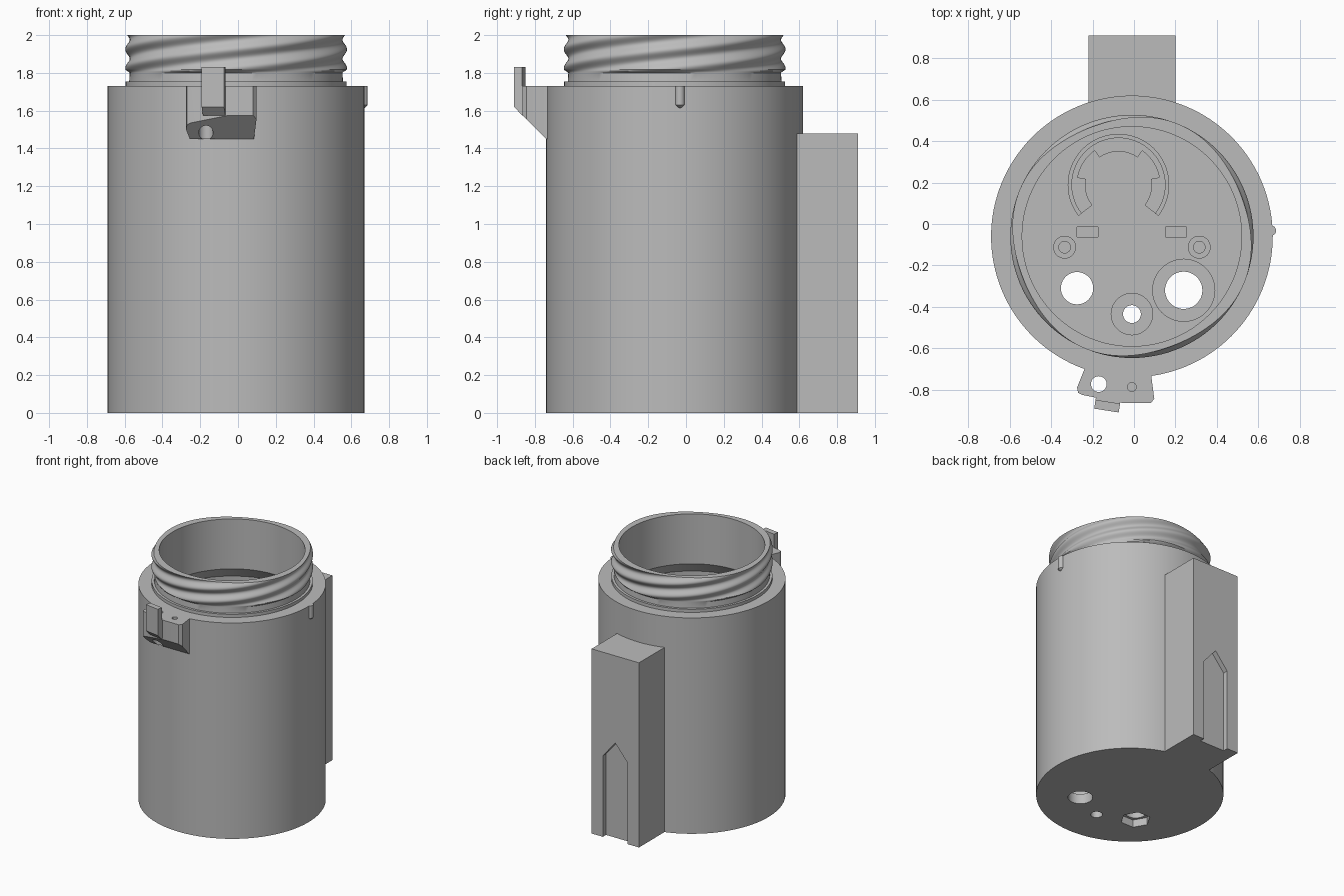
import bpy, bmesh
from math import sin, cos, pi, radians
from mathutils import Matrix, Vector

cube = bpy.data.objects.get("Cube")
if cube:
    bpy.data.objects.remove(cube, do_unlink=True)

grey = bpy.data.materials.new("plain_grey")
grey.use_nodes = True
grey.diffuse_color = (0.5, 0.5, 0.5, 1)
for node in grey.node_tree.nodes:
    if node.type == 'BSDF_PRINCIPLED':
        node.inputs["Base Color"].default_value = (0.5, 0.5, 0.5, 1)

CX, CY = -0.01, -0.06      # axis of the container
TOP, FLOOR = 1.73, 0.15
SEGS = 128


def finish(name, bm):
    bmesh.ops.recalc_face_normals(bm, faces=bm.faces)
    mesh = bpy.data.meshes.new(name)
    bm.to_mesh(mesh)
    bm.free()
    mesh.materials.append(grey)
    ob = bpy.data.objects.new(name, mesh)
    bpy.context.scene.collection.objects.link(ob)
    return ob


def prism(name, pts, lo, hi, axis='Z'):
    """Extrude a 2D outline: (x, y) along z, (x, z) along y or (y, z) along x."""
    place = {'Z': lambda a, b, c: (a, b, c),
             'Y': lambda a, b, c: (a, c, b),
             'X': lambda a, b, c: (c, a, b)}[axis]
    bm = bmesh.new()
    face = bm.faces.new([bm.verts.new(place(a, b, lo)) for a, b in pts])
    out = bmesh.ops.extrude_face_region(bm, geom=[face])
    shift = Vector(place(0, 0, hi - lo))
    bmesh.ops.translate(bm, vec=shift,
                        verts=[g for g in out["geom"] if isinstance(g, bmesh.types.BMVert)])
    return finish(name, bm)


def arc(x, y, r, a0=0, a1=360, n=48):
    steps = n if a1 - a0 == 360 else n + 1
    return [(x + r * cos(radians(a0 + (a1 - a0) * i / n)),
             y + r * sin(radians(a0 + (a1 - a0) * i / n))) for i in range(steps)]


def disc(name, x, y, r, lo, hi, n=48):
    return prism(name, arc(x, y, r, n=n), lo, hi)


def box(name, x0, x1, y0, y1, z0, z1):
    return prism(name, [(x0, y0), (x1, y0), (x1, y1), (x0, y1)], z0, z1)


def curved_wall(name, x, y, r0, r1, a0, a1, lo, hi):
    return prism(name, arc(x, y, r1, a0, a1) + arc(x, y, r0, a0, a1)[::-1], lo, hi)


def cut(target, *cutters):
    for c in cutters:
        mod = target.modifiers.new("cut", 'BOOLEAN')
        mod.operation, mod.solver, mod.object = 'DIFFERENCE', 'EXACT', c
        bpy.context.view_layer.objects.active = target
        bpy.ops.object.modifier_apply(modifier=mod.name)
        bpy.data.objects.remove(c, do_unlink=True)


def smooth(*obs):
    bpy.ops.object.select_all(action='DESELECT')
    for ob in obs:
        ob.select_set(True)
        bpy.context.view_layer.objects.active = ob
    bpy.ops.object.shade_smooth_by_angle(angle=radians(30))


# Container: turned profile with a four-start thread on the neck
def thread(z, a):
    fade = min(1, (z - 1.80) / 0.015)
    wave = 0.5 + 0.5 * sin(2 * pi * z / 0.1 - 4 * a)
    return 0.563 + 0.024 * wave * fade


ROWS = 36
profile = [(0.68, 0), (0.68, TOP), (0.585, TOP), (0.585, 1.755), (0.566, 1.755)]
profile += [(None, 1.80 + 0.2 * i / ROWS) for i in range(ROWS + 1)]
profile += [(0.53, 2.0), (0.53, 1.6), (0.62, 1.5), (0.62, FLOOR)]
bm = bmesh.new()
rings = []
for r, z in profile:
    ring = []
    for i in range(SEGS):
        a = 2 * pi * i / SEGS
        rad = thread(z, a) if r is None else r
        ring.append(bm.verts.new((CX + rad * cos(a), CY + rad * sin(a), z)))
    rings.append(ring)
for low, high in zip(rings, rings[1:]):
    for i in range(SEGS):
        j = (i + 1) % SEGS
        bm.faces.new((low[i], low[j], high[j], high[i]))
bm.faces.new(rings[0][::-1])
bm.faces.new(rings[-1])
container = finish("container", bm)

# Openings in the floor
LEFT_HOLE, MID_HOLE, RIGHT_HOLE = (0.24, -0.32), (-0.01, -0.435), (-0.275, -0.31)
cut(container,
    disc("cutter", *LEFT_HOLE, 0.09, -0.1, 0.3),
    disc("cutter", *LEFT_HOLE, 0.15, 0.08, 0.3),
    disc("cutter", *MID_HOLE, 0.043, -0.1, 0.3),
    disc("cutter", *MID_HOLE, 0.10, 0.08, 0.3),
    disc("cutter", *RIGHT_HOLE, 0.078, -0.1, 0.3),
    disc("cutter", *RIGHT_HOLE, 0.11, -0.1, 0.06, 6))
for x in (-0.225, 0.203):
    cut(container, box("cutter", x - 0.05, x + 0.05, -0.063, -0.015, 0.08, 0.3))
parts = [container]

# Screw bosses on the floor
for side, x in (("right", -0.335), ("left", 0.315)):
    boss = disc(side + "_screw_boss", x, -0.112, 0.055, FLOOR - 0.02, FLOOR + 0.1)
    cut(boss, disc("cutter", x, -0.112, 0.028, FLOOR + 0.01, 0.4))
    parts.append(boss)

# Round holder inside, with a stepped ledge
HX, HY = -0.075, 0.19
parts.append(curved_wall("holder_wall", HX, HY, 0.225, 0.245, -38, 218, FLOOR - 0.02, 0.4))
parts.append(curved_wall("holder_ledge", HX, HY, 0.2, 0.23, -38, 218, FLOOR - 0.02, 0.22))
for i, (a0, a1) in enumerate(((-38, 10), (55, 125), (170, 218))):
    parts.append(curved_wall(f"holder_tab_{i + 1}", HX, HY, 0.16, 0.205, a0, a1,
                             FLOOR - 0.02, 0.22))

# Rear mounting block with a pointed slot
block = box("rear_block", -0.22, 0.20, 0.57, 0.91, 0, 1.48)
cut(block, prism("cutter", [(-0.12, -0.1), (0.10, -0.1), (0.10, 0.65), (-0.01, 0.78),
                            (-0.12, 0.65)], 0.87, 1.0, 'Y'))
parts.append(block)

# Front bracket, chamfered underneath
bracket = prism("front_bracket",
                [(-0.235, -0.69), (-0.275, -0.79), (-0.27, -0.815), (-0.25, -0.825),
                 (-0.05, -0.865), (0.08, -0.865), (0.098, -0.845), (0.083, -0.73),
                 (0.083, -0.69)], 1.45, TOP)
bm = bmesh.new()
bm.from_mesh(bracket.data)
slope = bmesh.ops.bisect_plane(bm, geom=bm.verts[:] + bm.edges[:] + bm.faces[:],
                               plane_co=(0, -0.74, 1.45), plane_no=(0, -1, -1),
                               clear_outer=True)
bmesh.ops.holes_fill(bm, edges=[g for g in slope["geom_cut"]
                                if isinstance(g, bmesh.types.BMEdge)])
bmesh.ops.recalc_face_normals(bm, faces=bm.faces)
bm.to_mesh(bracket.data)
bm.free()
cut(bracket, disc("cutter", -0.17, -0.773, 0.038, 1.3, 1.9, 32),
    disc("cutter", -0.01, -0.787, 0.021, 1.66, 1.9, 24))
parts.append(bracket)

# Upright catch on the bracket
catch = prism("catch_post", [(-0.02, 1.55), (0.01, 1.575), (-0.033, 1.62), (-0.033, 1.83),
                             (0.01, 1.83), (0.01, 1.73), (0.03, 1.73), (0.03, 1.6)][1:],
              -0.06, 0.06, 'X')
catch.data.transform(Matrix.Translation((-0.128, -0.868, 0)) @ Matrix.Rotation(radians(-9), 4, 'Z'))
parts.append(catch)

# Alignment pin with a pointed foot
bm = bmesh.new()
for r_low, z0, z1 in ((0.0, 1.605, 1.63), (0.025, 1.63, TOP)):
    bmesh.ops.create_cone(bm, cap_ends=True, segments=24, radius1=r_low, radius2=0.025,
                          depth=z1 - z0,
                          matrix=Matrix.Translation((0.661, -0.032, (z0 + z1) / 2)))
parts.append(finish("side_pin", bm))

smooth(*parts)
